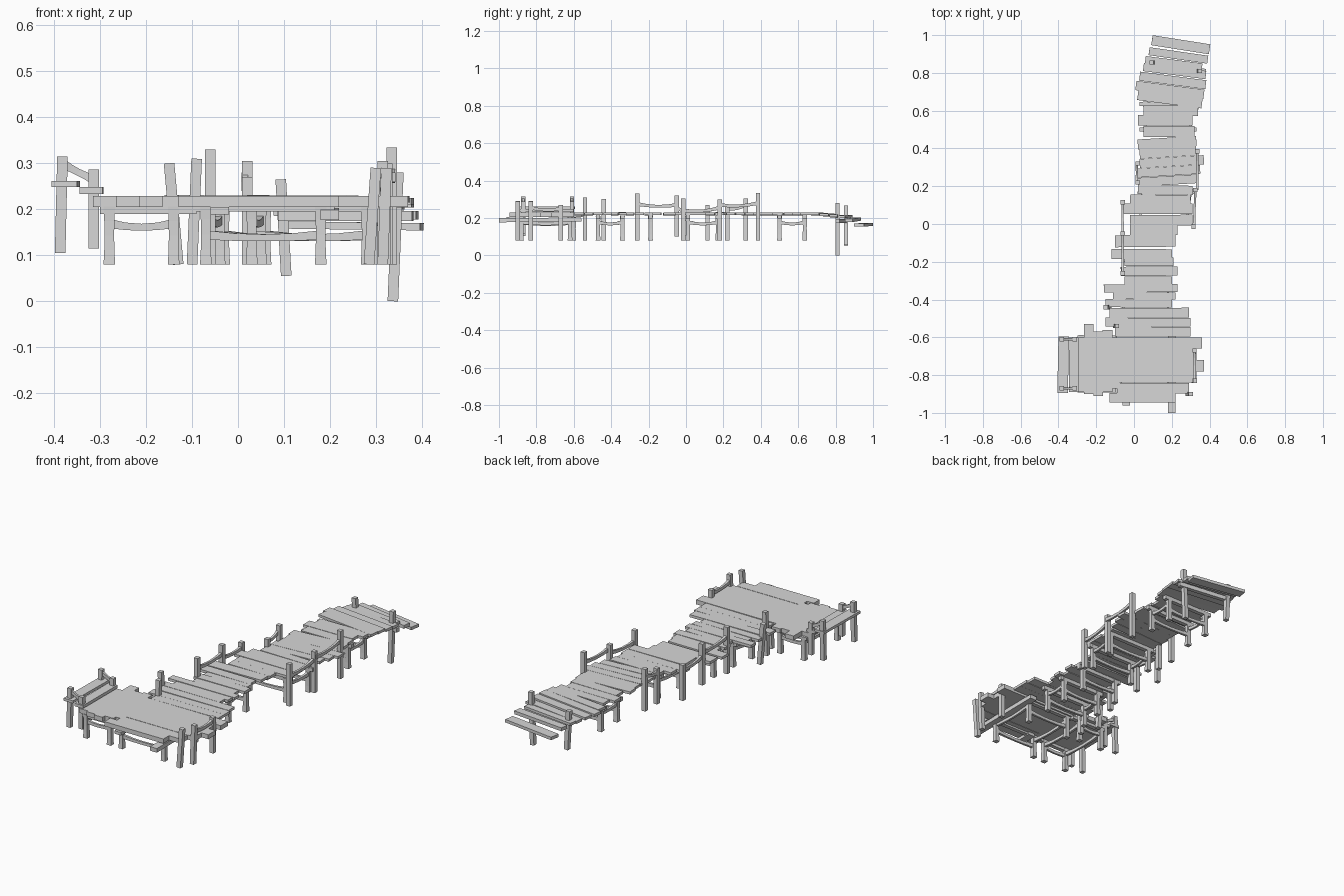
import bpy
import bmesh
import random
from mathutils import Vector

random.seed(4)

default_cube = bpy.data.objects.get("Cube")
if default_cube:
    bpy.data.objects.remove(default_cube, do_unlink=True)

# Weathered wood, the only colour
wood = bpy.data.materials.new("weathered_grey_wood")
wood.use_nodes = True
GREY = (0.68, 0.68, 0.68, 1)
wood.diffuse_color = GREY
wood.node_tree.nodes["Principled BSDF"].inputs["Base Color"].default_value = GREY


def timber(name, start, end, width, height, sag=0, end_scale=1, flare=0):
    """Rectangular timber between two points, optionally sagging or flared."""
    start, end = Vector(start), Vector(end)
    direction = (end - start).normalized()
    upright = abs(direction.z) > 0.8
    reference = Vector((0, 1, 0)) if upright else Vector((0, 0, 1))
    side = direction.cross(reference).normalized()
    up = side.cross(direction).normalized()
    segments = 4 if sag or flare else 1
    bm = bmesh.new()
    rings = []
    for i in range(segments + 1):
        t = i / segments
        bow = (2 * t - 1) ** 2
        centre = start.lerp(end, t) - Vector((0, 0, sag * (1 - bow)))
        scale = (1 + (end_scale - 1) * t) * (1 + flare * bow)
        a, b = side * width / 2 * scale, up * height / 2 * scale
        rings.append([bm.verts.new(centre + p) for p in (-a - b, a - b, a + b, b - a)])
    for low, high in zip(rings, rings[1:]):
        for k in range(4):
            n = (k + 1) % 4
            bm.faces.new((low[k], low[n], high[n], high[k]))
    bm.faces.new(rings[0][::-1])
    bm.faces.new(rings[-1])
    bmesh.ops.recalc_face_normals(bm, faces=bm.faces)
    mesh = bpy.data.meshes.new(name)
    bm.to_mesh(mesh)
    bm.free()
    mesh.materials.append(wood)
    obj = bpy.data.objects.new(name, mesh)
    bpy.context.collection.objects.link(obj)
    return obj


def post(name, x, y, bottom, top, lean=0, size=0.023, flare=0):
    """Upright post; lean shifts the top in x, flare widens both ends."""
    timber(name, (x, y, bottom), (x + lean, y, top), size, size, flare=flare)


def rail(name, start, end, sag=0.01):
    timber(name, start, end, 0.011, 0.015, sag=sag, flare=0.35)


DECK_TOP = 0.229


def plank_skew(y):
    """Planks fan round a little as the walkway bends."""
    if y > 0.65:
        return -0.13
    if 0.2 < y < 0.45:
        return 0.06
    return random.uniform(-.012, .012) if y > -.6 else 0


# Walkway planks: centre y, left end x, right end x
walkway = [
    (-.92, -.13, .22), (-.87, -.09, .29), (-.81, -.1, .33), (-.75, -.09, .37),
    (-.69, -.1, .33), (-.63, -.09, .36), (-.57, -.1, .3), (-.52, -.15, .3),
    (-.47, -.13, .29), (-.42, -.15, .2), (-.38, -.11, .22), (-.34, -.16, .23),
    (-.3, -.05, .2), (-.25, -.07, .23), (-.2, -.05, .21), (-.16, -.12, .2),
    (-.09, -.1, .22), (-.03, -.02, .23), (.02, -.02, .31), (.08, -.06, .31),
    (.13, -.02, .3), (.18, .02, .31), (.23, .02, .33), (.28, .02, .35),
    (.33, .03, .37), (.38, .03, .33), (.43, .02, .33), (.49, .05, .32),
    (.55, .02, .31), (.6, .05, .34), (.66, .02, .36), (.71, .01, .37),
    (.76, .03, .38), (.81, .05, .38), (.85, .06, .36),
]
for i, (y, left, right) in enumerate(walkway):
    before = walkway[max(i - 1, 0)][0]
    after = walkway[min(i + 1, len(walkway) - 1)][0]
    pitch = (after - before) / (2 if 0 < i < len(walkway) - 1 else 1)
    platform = y < -.58
    thick = .024 if platform else .014
    fill = 1 if platform else random.uniform(0.92, 1.03)
    wobble = 0 if platform else random.uniform(-.003, .003)
    droop = max(0, y - .72) * .12
    shift = plank_skew(y) * (right - left) / 2
    z = DECK_TOP - thick / 2 + wobble - droop
    timber("walkway_plank", (left, y - shift, z), (right, y + shift, z - wobble),
           pitch * fill, thick)

# Two loose planks stepping down at the far end
timber("upper_step_plank", (.08, .915, .195), (.39, .87, .187), .042, .018)
timber("lower_step_plank", (.095, .973, .166), (.4, .925, .162), .053, .016)

# Side platform planks, laid lengthwise
for x, front, back in [(-.29, -.89, -.6), (-.24, -.9, -.53), (-.19, -.91, -.57),
                       (-.14, -.89, -.56), (-.1, -.87, -.6)]:
    timber("side_platform_plank", (x, front, .217), (x, back, .217), .051, .024)

# Raised seat planks on the outer edge of the side platform
timber("outer_seat_plank", (-.378, -.895, .255), (-.372, -.595, .255), .056, .014)
timber("inner_seat_plank", (-.32, -.89, .241), (-.318, -.6, .241), .05, .016)
for y in (-.87, -.61):
    post("outer_seat_post", -.387, y, .105, .315, .005)
    post("inner_seat_post", -.314, y, .115, .287)
    rail("seat_end_rail", (-.38, y, .298), (-.314, y, .265), sag=.001)

# Tall railing posts: x, y, foot, top, lean
tall_posts = [
    (-.13, -.44, .08, .3, -.02), (-.1, -.54, .08, .31, .01),
    (-.06, -.26, .08, .33, 0), (-.06, -.05, .1, .32, 0),
    (-.06, .115, .08, .27, 0), (.02, .22, .08, .27, 0), (.02, .32, .08, .305, 0),
    (.335, .385, .08, .335, 0), (.325, .18, .08, .3, 0),
    (.315, -.015, .08, .305, 0), (.105, .855, .055, .265, -.012),
    (.337, .81, 0, .28, .012), (.285, -.9, .08, .29, .015),
    (.315, -.83, .08, .29, .008), (.32, -.67, .08, .27, 0),
]
for x, y, foot, top, lean in tall_posts:
    post("railing_post", x, y, foot, top, lean)

# Handrails strung between the tall posts
rail("left_handrail", (-.06, -.26, .275), (-.06, -.05, .27))
rail("left_middle_handrail", (-.06, -.05, .25), (-.06, .115, .24))
rail("left_far_handrail", (.015, .22, .25), (.015, .32, .27))
rail("right_far_handrail", (.335, .18, .27), (.335, .385, .28))
rail("right_handrail", (.317, -.015, .24), (.325, .18, .255))
rail("right_front_handrail", (.32, -.83, .255), (.32, -.67, .25))

# Short pile pairs below the deck, each with a sagging cross brace
pile_pairs = [
    (-.88, -.07, .18), (-.62, -.07, .18), (-.47, -.06, .18), (-.34, -.04, .18),
    (-.19, -.03, .18), (.01, .03, .28), (.17, .05, .3), (.5, .06, .3), (.635, .06, .3),
]
for y, left, right in pile_pairs:
    for x in (left, right):
        post("deck_pile", x, y, .08, .21, size=.021, flare=.2)
    rail("cross_brace", (left, y, .144), (right, y, .144), sag=.006)
    timber("deck_joist", (left - .03, y, .205), (right + .03, y, .205), .022, .02)

# Lengthwise braces between neighbouring pile pairs
for a, b in [(0, 1), (2, 3), (5, 6), (7, 8)]:
    for side in (1, 2):
        start, end = pile_pairs[a], pile_pairs[b]
        rail("side_brace", (start[side], start[0], .178), (end[side], end[0], .178))

# Piles and braces under the side platform
for y in (-.88, -.6):
    for x in (-.28, -.14):
        post("side_platform_pile", x, y, .08, .206, size=.021, flare=.2)
    rail("side_platform_brace", (-.28, y, .169), (-.14, y, .169), sag=.008)
    timber("side_platform_joist", (-.3, y, .198), (-.09, y, .198), .022, .016)
for x in (-.28, -.14):
    rail("side_platform_long_brace", (x, -.88, .175), (x, -.6, .175))

# Stray beams: one poking out at the front, one carrying the far end
timber("front_stray_beam", (.2, -1, .188), (.2, -.56, .192), .04, .022)
timber("far_cross_beam", (.09, .85, .185), (.38, .81, .185), .022, .022)
timber("front_short_offcut", (-.04, -.96, .197), (-.04, -.86, .197), .04, .016)
